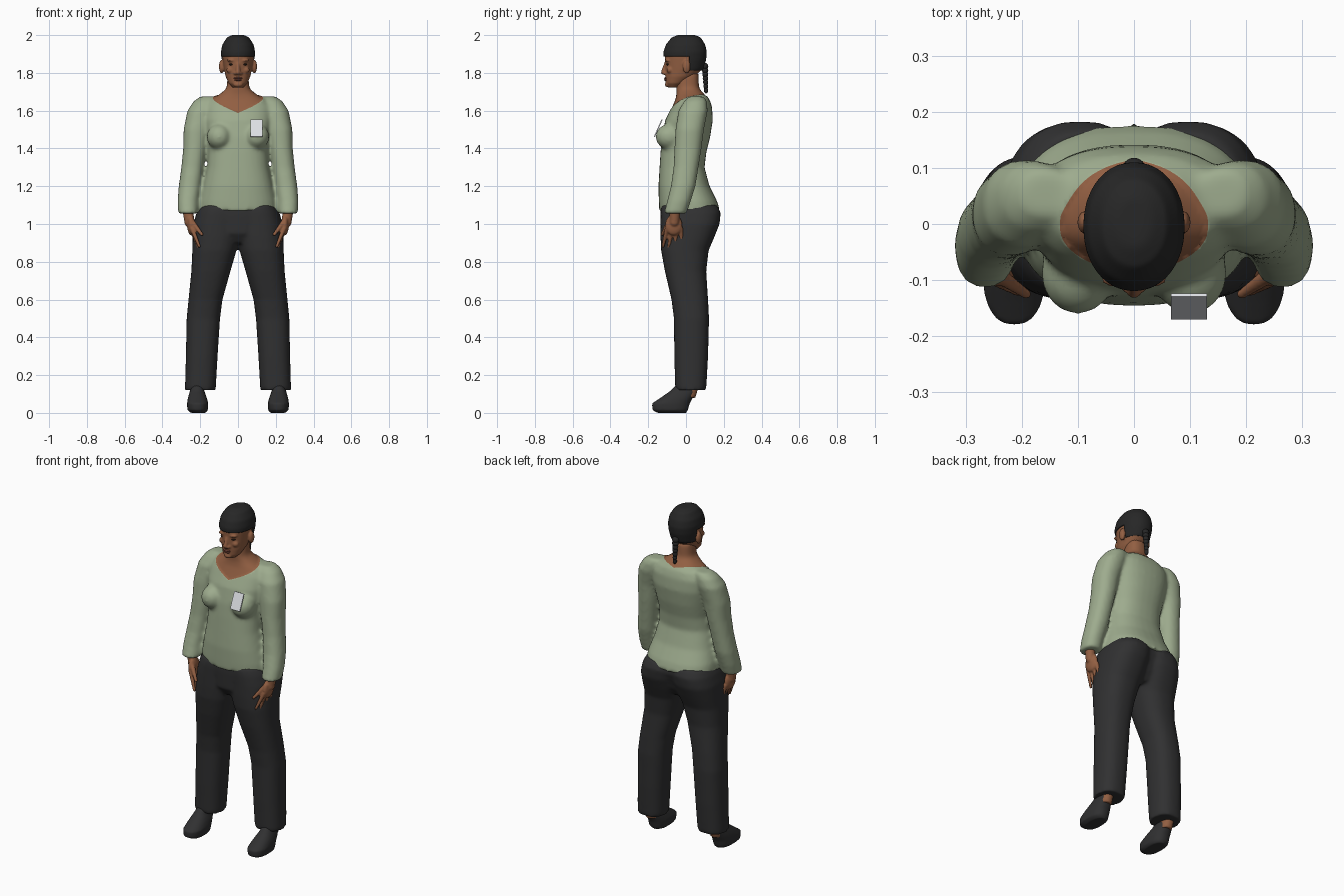
import bpy
import bmesh
from math import cos, sin, pi, copysign
from mathutils import Vector, Matrix

if "Cube" in bpy.data.objects:
    bpy.data.objects.remove(bpy.data.objects["Cube"], do_unlink=True)


def material(name, rgb):
    mat = bpy.data.materials.new(name)
    mat.use_nodes = True
    mat.diffuse_color = (*rgb, 1)
    mat.node_tree.nodes["Principled BSDF"].inputs["Base Color"].default_value = (*rgb, 1)
    return mat


SAGE = material("sage knit", (.34, .41, .27))
SKIN = material("brown skin", (.29, .115, .055))
CHARCOAL = material("charcoal cloth", (.03, .03, .031))
HAIR = material("black hair", (.02, .02, .02))
LIPS = material("dark lips", (.19, .065, .045))
EYES = material("dark eyes", (.03, .018, .013))
WHITE = material("white card", (.72, .74, .77))


def centred(rows):
    """Rows of height, half width, front, back become symmetric rings."""
    return [(z, -h, h, f, b) for z, h, f, b in rows]


def loft(bm, rings, side=1, power=2.4, count=32):
    """Closed skin over rings given as height, x range and y range."""
    loops = []
    for z, x0, x1, y0, y1 in rings:
        loop = []
        for i in range(count):
            c, s = cos(2 * pi * i / count), sin(2 * pi * i / count)
            x = (x0 + x1) / 2 + (x1 - x0) / 2 * copysign(abs(c) ** (2 / power), c)
            y = (y0 + y1) / 2 + (y1 - y0) / 2 * copysign(abs(s) ** (2 / power), s)
            loop.append(bm.verts.new((side * x, y, z)))
        loops.append(loop)
    for low, high in zip(loops, loops[1:]):
        for i in range(count):
            j = (i + 1) % count
            bm.faces.new((low[i], low[j], high[j], high[i]))
    bm.faces.new(loops[0])
    bm.faces.new(loops[-1])


def ball(bm, centre, radii):
    matrix = Matrix.Translation(centre) @ Matrix.Diagonal((*radii, 1))
    bmesh.ops.create_uvsphere(bm, u_segments=20, v_segments=12, radius=1, matrix=matrix)


def limb(bm, a, b, r0, r1):
    """Tapered capsule between two points."""
    a, b = Vector(a), Vector(b)
    turn = (b - a).to_track_quat('Z', 'Y').to_matrix().to_4x4()
    bmesh.ops.create_cone(bm, cap_ends=True, segments=12, radius1=r0, radius2=r1,
                          depth=(b - a).length, matrix=Matrix.Translation((a + b) / 2) @ turn)
    ball(bm, a, (r0,) * 3)
    ball(bm, b, (r1,) * 3)


def finish(name, bm, mats, voxel=0, smooth=0):
    """Make the object, optionally fusing its volumes into one soft surface."""
    bmesh.ops.recalc_face_normals(bm, faces=bm.faces)
    mesh = bpy.data.meshes.new(name)
    bm.to_mesh(mesh)
    bm.free()
    obj = bpy.data.objects.new(name, mesh)
    bpy.context.collection.objects.link(obj)
    if voxel:
        fuse = obj.modifiers.new("fuse", 'REMESH')
        fuse.mode = 'VOXEL'
        fuse.voxel_size = voxel
        relax = obj.modifiers.new("relax", 'SMOOTH')
        relax.iterations = smooth
        graph = bpy.context.evaluated_depsgraph_get()
        obj.data = bpy.data.meshes.new_from_object(obj.evaluated_get(graph))
        obj.modifiers.clear()
        obj.data.name = name
    obj.data.materials.clear()
    for mat in mats:
        obj.data.materials.append(mat)
    for face in obj.data.polygons:
        face.use_smooth = True
        face.material_index = 0
    return obj


def slice_mesh(bm, point, normal):
    bmesh.ops.bisect_plane(bm, geom=bm.verts[:] + bm.edges[:] + bm.faces[:],
                           plane_co=point, plane_no=normal)


# Sweater: torso, neck and sleeves fused
bm = bmesh.new()
loft(bm, centred([
    (1.07, .212, -.142, .18), (1.12, .208, -.144, .165), (1.2, .186, -.146, .125),
    (1.3, .163, -.14, .098), (1.38, .158, -.135, .108), (1.46, .168, -.128, .128),
    (1.55, .182, -.11, .142), (1.62, .18, -.077, .138), (1.66, .15, -.06, .125),
    (1.69, .1, -.054, .1), (1.72, .064, -.056, .073), (1.8, .058, -.05, .07)]))
sleeve = [
    (1.055, .213, .317, -.117, .002), (1.12, .21, .32, -.1, .025),
    (1.2, .197, .314, -.08, .05), (1.3, .182, .3, -.066, .066),
    (1.4, .166, .29, -.061, .082), (1.5, .15, .288, -.056, .095),
    (1.6, .12, .268, -.04, .115), (1.65, .11, .235, -.01, .11),
    (1.675, .11, .2, .015, .095)]
for side in (1, -1):
    loft(bm, sleeve, side, power=2.2)
    ball(bm, (side * .1, -.087, 1.462), (.066, .074, .068))
sweater = finish("sweater_and_neck", bm, [SAGE, SKIN], .01, 7)

# V neckline cut into the surface, with the skin sunk just below the collar
rise, spread, lean = 1.625, .33, .4
bm = bmesh.new()
bm.from_mesh(sweater.data)
for side in (1, -1):
    slice_mesh(bm, (0, 0, rise), Vector((-spread * side, -lean, 1)).normalized())
for face in bm.faces:
    p = face.calc_center_median()
    face.material_index = int(p.z > rise + spread * abs(p.x) + lean * p.y)
bm.normal_update()
for v in bm.verts:
    if v.link_faces and all(f.material_index == 1 for f in v.link_faces):
        v.co -= v.normal * .004
bm.to_mesh(sweater.data)
bm.free()

# Trousers: two legs and a hip filler
bm = bmesh.new()
leg = [
    (.12, .118, .281, -.057, .107), (.3, .108, .276, -.062, .117),
    (.5, .095, .272, -.064, .122), (.6, .082, .262, -.077, .117),
    (.75, .04, .247, -.112, .107), (.86, .008, .242, -.132, .12),
    (.93, -.01, .24, -.135, .15), (1, -.02, .236, -.135, .178),
    (1.06, -.03, .22, -.135, .184), (1.1, -.03, .2, -.13, .165)]
for side in (1, -1):
    loft(bm, leg, side)
loft(bm, centred([(.9, .06, -.1, .1), (.95, .15, -.133, .13),
                  (1.05, .19, -.137, .165), (1.1, .19, -.135, .155)]))
finish("trousers", bm, [CHARCOAL], .01, 6)

# Head with face features and ears
skull = centred([
    (1.722, .028, -.092, -.04), (1.745, .05, -.107, -.005), (1.78, .065, -.109, .045),
    (1.82, .074, -.11, .085), (1.87, .081, -.112, .1), (1.91, .084, -.113, .104),
    (1.95, .076, -.1, .095), (1.98, .052, -.07, .072), (1.994, .024, -.035, .04)])
bm = bmesh.new()
loft(bm, skull, power=2.1)
limb(bm, (0, -.108, 1.85), (0, -.12, 1.803), .008, .013)
ball(bm, (0, -.098, 1.738), (.025, .014, .014))
for side in (1, -1):
    ball(bm, (side * .013, -.112, 1.798), (.011, .011, .009))
    ball(bm, (side * .034, -.098, 1.866), (.026, .014, .008))
    ball(bm, (side * .042, -.085, 1.815), (.02, .018, .018))
    ball(bm, (side * .087, .003, 1.833), (.014, .021, .036))
finish("head", bm, [SKIN], .005, 4)

# Lips and eyes
bm = bmesh.new()
for height, width in ((1.772, .023), (1.763, .02)):
    ball(bm, (0, -.104, height), (width, .012, .006))
finish("lips", bm, [LIPS])
bm = bmesh.new()
for side in (1, -1):
    ball(bm, (side * .034, -.094, 1.845), (.014, .011, .006))
finish("eyes", bm, [EYES])

# Hair cap: an enlarged skull trimmed along the hairline
bm = bmesh.new()
grow = .007
loft(bm, [(z + grow * (z > 1.95), a - grow, b + grow, f - grow, k + grow)
          for z, a, b, f, k in skull], power=2.1)
hair = finish("hair_cap", bm, [HAIR], .007, 4)
bm = bmesh.new()
bm.from_mesh(hair.data)
brow, nape, temple = 1.887, 1.812, .018
slice_mesh(bm, (0, temple, 0), (0, 1, 0))
for height in (brow, nape):
    slice_mesh(bm, (0, 0, height), (0, 0, 1))
bare = []
for face in bm.faces:
    p = face.calc_center_median()
    if p.z < nape or (p.z < brow and p.y < temple):
        bare.append(face)
bmesh.ops.delete(bm, geom=bare, context='FACES')
bm.to_mesh(hair.data)
bm.free()
shell = hair.modifiers.new("thickness", 'SOLIDIFY')
shell.thickness = .008
shell.offset = -1

# Braid hanging behind the neck
bm = bmesh.new()
for i in range(7):
    ball(bm, (0, .1 + .001 * i, 1.835 - .021 * i),
         (.02 - .0015 * i, .018 - .0012 * i, .018))
finish("braid", bm, [HAIR])

# Hands, ankles and shoes
shoe = [
    (0, .17, .25, -.15, 0), (.015, .16, .268, -.178, .01), (.05, .157, .27, -.18, .02),
    (.08, .165, .265, -.135, .035), (.115, .178, .255, -.085, .055),
    (.15, .185, .245, -.05, .06)]
fingers = [(-.122, .205, .882), (-.092, .207, .868), (-.057, .213, .872), (-.022, .223, .895)]
for side, label in ((1, "left"), (-1, "right")):
    bm = bmesh.new()
    limb(bm, (side * .265, -.057, 1.08), (side * .258, -.062, 1.01), .03, .026)
    ball(bm, (side * .248, -.065, .995), (.021, .046, .055))
    for i, (y, x, z) in enumerate(fingers):
        limb(bm, (side * .243, -.1 + .024 * i, .975), (side * x, y, z), .013, .008)
    limb(bm, (side * .25, -.085, 1.02), (side * .192, -.125, .945), .016, .009)
    finish(label + "_hand", bm, [SKIN], .005, 3)

    bm = bmesh.new()
    loft(bm, [(.08, .18, .25, -.06, .05), (.15, .18, .25, -.05, .07)], side)
    finish(label + "_ankle", bm, [SKIN], .008, 2)

    bm = bmesh.new()
    loft(bm, shoe, side)
    finish(label + "_shoe", bm, [CHARCOAL], .007, 3)

# Name card on the chest
bm = bmesh.new()
bmesh.ops.create_cube(bm, size=1, matrix=Matrix.Translation((.098, -.147, 1.507))
                      @ Matrix.Rotation(-.42, 4, 'X') @ Matrix.Diagonal((.064, .006, .1, 1)))
card = finish("chest_card", bm, [WHITE])
for face in card.data.polygons:
    face.use_smooth = False
